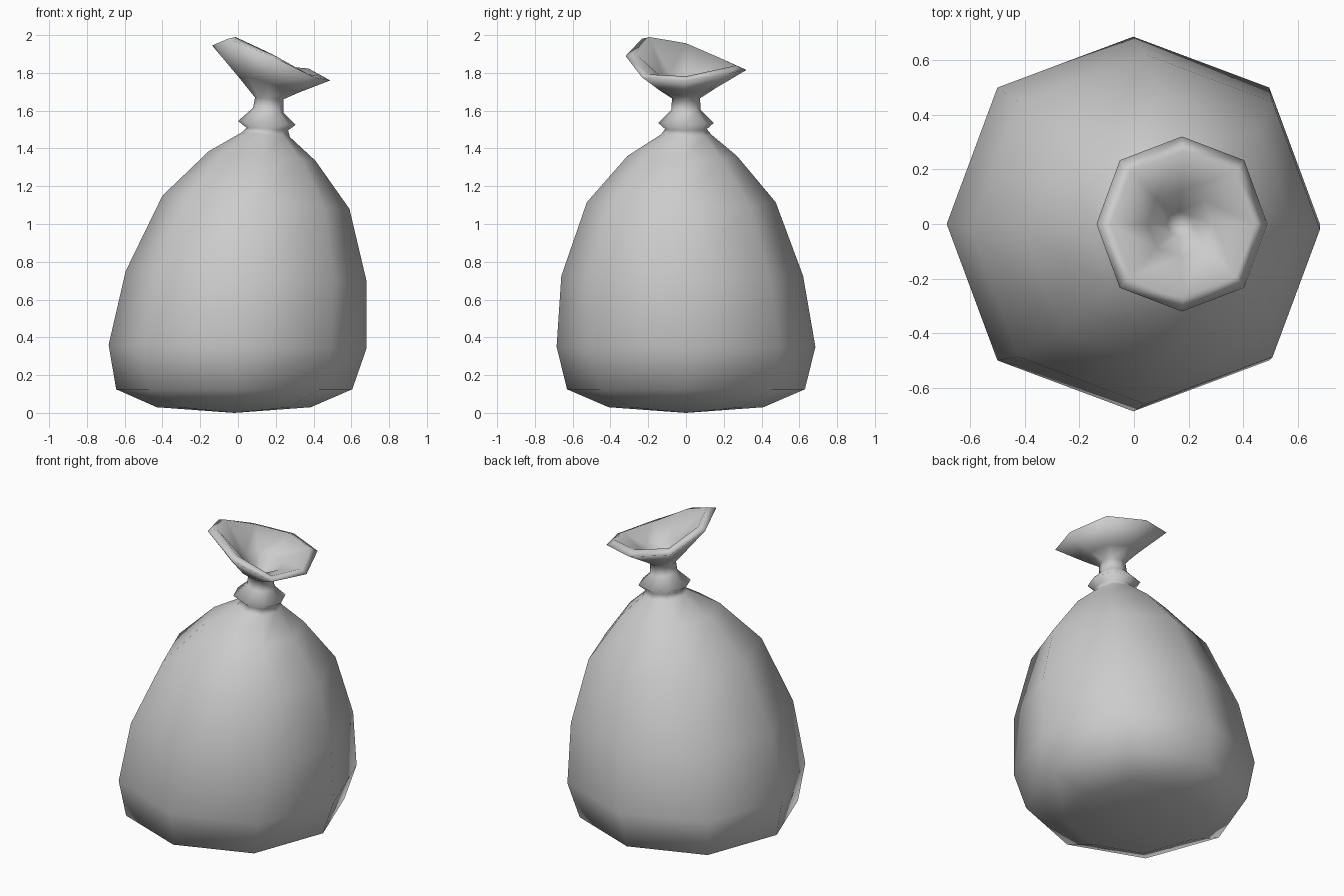
import bpy
import bmesh
from math import sin, cos, pi

cube = bpy.data.objects.get("Cube")
if cube:
    bpy.data.objects.remove(cube)

SIDES = 8

# Each ring: left x, left z, right x, right z, half depth, y centre, depth tilt, wobble
BODY = [
    (-.43, .03, .385, .03, .41, 0, 0, 0),
    (-.645, .125, .605, .125, .63, 0, 0, 0),
    (-.685, .36, .68, .34, .685, 0, 0, 0),
    (-.595, .75, .68, .70, .64, -.02, 0, 0),
    (-.40, 1.15, .59, 1.08, .5, -.025, 0, 0),
    (-.155, 1.385, .41, 1.335, .29, -.02, 0, 0),
    (.02, 1.485, .275, 1.46, .135, 0, 0, 0),
]
TIE = [
    (.045, 1.51, .265, 1.495, .11, 0, 0, 0),
    (0, 1.545, .305, 1.525, .147, 0, 0, 0),
    (.08, 1.615, .24, 1.59, .078, 0, 0, 0),
    (.09, 1.67, .24, 1.66, .074, 0, 0, 0),
]
MOUTH = [
    (.01, 1.77, .32, 1.695, .17, -.015, -.015, .01),
    (-.137, 1.945, .488, 1.76, .32, 0, -.037, .037),
    (-.085, 1.957, .445, 1.782, .265, 0, -.03, .037),
    (.05, 1.79, .29, 1.735, .12, 0, -.01, .01),
    (.12, 1.68, .215, 1.67, .045, 0, 0, 0),
]


def add_ring(bm, spec, corner):
    """Tilted octagon between a left and a right point."""
    x0, z0, x1, z1, depth, cy, tilt, wobble = spec
    verts = []
    for i in range(SIDES):
        a = 2 * pi * i / SIDES
        k = corner if i % 2 else 1
        x = (x0 + x1) / 2 + k * cos(a) * (x1 - x0) / 2
        y = cy + k * sin(a) * depth
        z = (z0 + z1) / 2 + cos(a) * (z1 - z0) / 2
        z += tilt * sin(a) + wobble * sin(2 * a)
        verts.append(bm.verts.new((x, y, z)))
    return verts


def close_ring(bm, ring, point):
    """Fan a ring to a single point."""
    tip = bm.verts.new(point)
    for i in range(SIDES):
        bm.faces.new((ring[i], ring[(i + 1) % SIDES], tip))


bm = bmesh.new()
rings = [add_ring(bm, s, 1.03) for s in BODY]
rings += [add_ring(bm, s, 1.03) for s in TIE + MOUTH]

# Skin of the sack, from the base up and over the lip into the mouth
for low, high in zip(rings, rings[1:]):
    for i in range(SIDES):
        j = (i + 1) % SIDES
        bm.faces.new((low[i], low[j], high[j], high[i]))

# Sagging base and gathered throat
close_ring(bm, rings[0], (-.02, 0, 0))
close_ring(bm, rings[-1], (.165, 0, 1.63))
bmesh.ops.recalc_face_normals(bm, faces=bm.faces)
for face in bm.faces:
    face.smooth = True

mesh = bpy.data.meshes.new("tied_sack")
bm.to_mesh(mesh)
bm.free()
sack = bpy.data.objects.new("tied_sack", mesh)
bpy.context.collection.objects.link(sack)

# Plain grey cloth
COLOUR = (.6, .6, .6, 1)
cloth = bpy.data.materials.new("grey_cloth")
cloth.use_nodes = True
cloth.diffuse_color = COLOUR
shader = cloth.node_tree.nodes["Principled BSDF"]
shader.inputs["Base Color"].default_value = COLOUR
mesh.materials.append(cloth)
